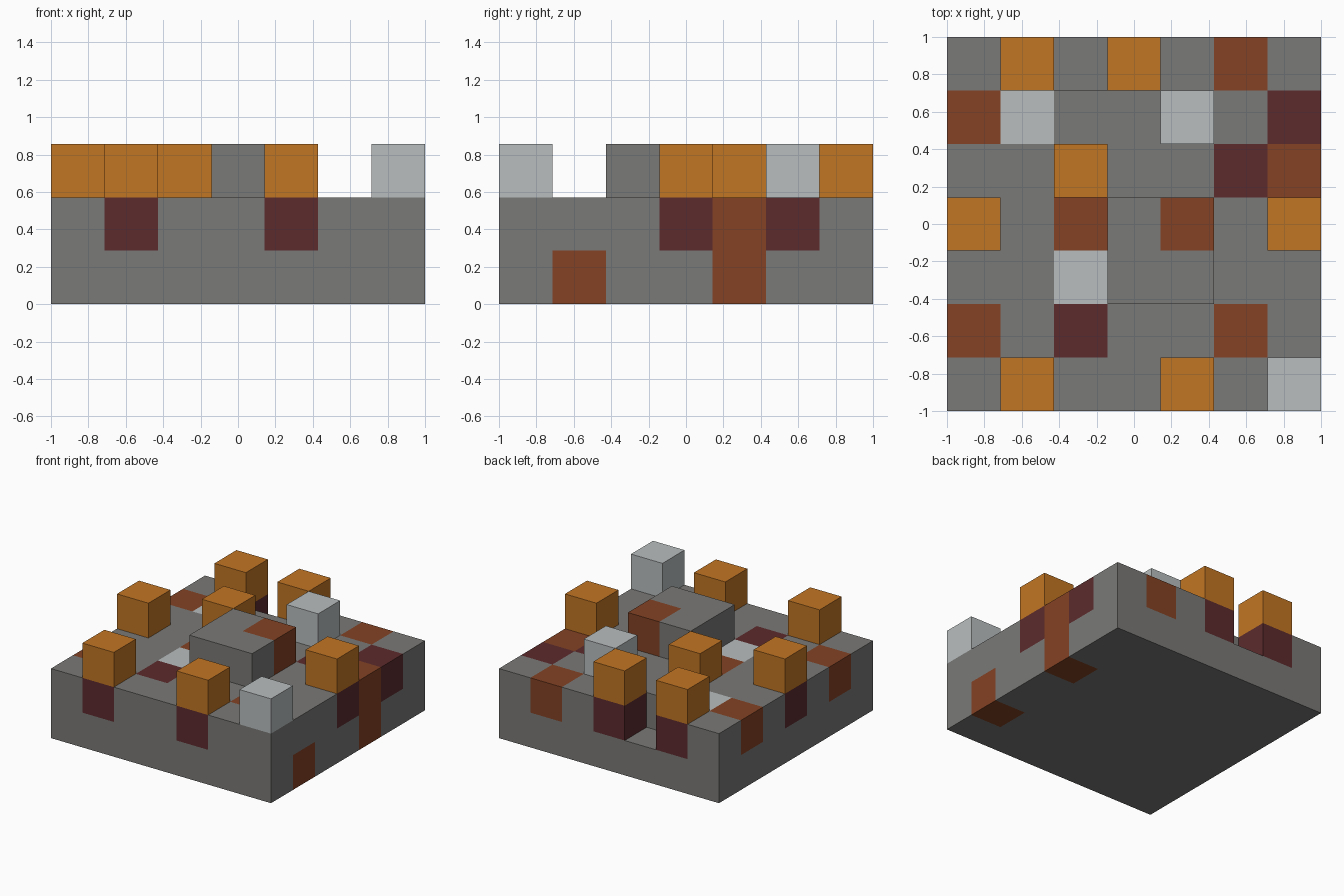
import bpy, bmesh
from mathutils import Matrix, Vector

old = bpy.data.objects.get("Cube")
if old:
    bpy.data.objects.remove(old, do_unlink=True)

N = 7
S = 2 / N  # side of one block


def material(name, rgb):
    m = bpy.data.materials.new(name)
    m.use_nodes = True
    m.diffuse_color = (*rgb, 1)
    m.node_tree.nodes["Principled BSDF"].inputs["Base Color"].default_value = (*rgb, 1)
    return m


KEYS = "GORMW"
MATS = [
    material("stone grey", (0.195, 0.192, 0.186)),
    material("orange", (0.54, 0.18, 0.017)),
    material("rust", (0.228, 0.054, 0.017)),
    material("maroon", (0.107, 0.024, 0.026)),
    material("pale grey", (0.485, 0.515, 0.52)),
]

# Block layers, back row first; a dot is an empty cell
LAYERS = [
    """GGGGGGG
       GGGGGGG
       GGGGGGR
       GGGGGGG
       GGGGGGG
       GGGGGGR
       GGGGGGG""",
    """GM.MGRG
       RWGGGGM
       GGGGGMR
       MGRGGGM
       GGWGGGG
       RGMGGRG
       GMGGMGG""",
    """.O.O...
       ....W..
       ..O....
       O..GR.O
       ...GG..
       .......
       .O..O.W""",
]
cells = {}
for k, layer in enumerate(LAYERS):
    for row, line in enumerate(layer.split()):
        for i, c in enumerate(line):
            if c != ".":
                cells[i, N - 1 - row, k] = c


def build(name, keep):
    """Join the chosen blocks into one shell without buried faces."""
    bm = bmesh.new()
    for (i, j, k), c in cells.items():
        if (i, j, k) not in keep:
            continue
        centre = Vector((i - N // 2, j - N // 2, k + 0.5)) * S
        verts = bmesh.ops.create_cube(bm, size=S, matrix=Matrix.Translation(centre))["verts"]
        faces = {f for v in verts for f in v.link_faces}
        buried = []
        for f in faces:
            f.normal_update()
            n = f.normal
            f.material_index = KEYS.index(c)
            if (i + round(n.x), j + round(n.y), k + round(n.z)) in cells:
                buried.append(f)
        bmesh.ops.delete(bm, geom=buried, context="FACES")
    bmesh.ops.remove_doubles(bm, verts=bm.verts, dist=0.001)
    me = bpy.data.meshes.new(name)
    bm.to_mesh(me)
    bm.free()
    for m in MATS:
        me.materials.append(m)
    ob = bpy.data.objects.new(name, me)
    bpy.context.collection.objects.link(ob)


# Two-layer slab with the notch at the back
build("base_slab", {p for p in cells if p[2] < 2})

# Low raised block in the middle
build("centre_block", {p for p, c in cells.items() if p[2] == 2 and c in "GR"})

# Single cubes standing on the slab
names = {"O": "orange_cube", "W": "pale_cube"}
for p, c in cells.items():
    if p[2] == 2 and c in names:
        build(names[c], {p})
